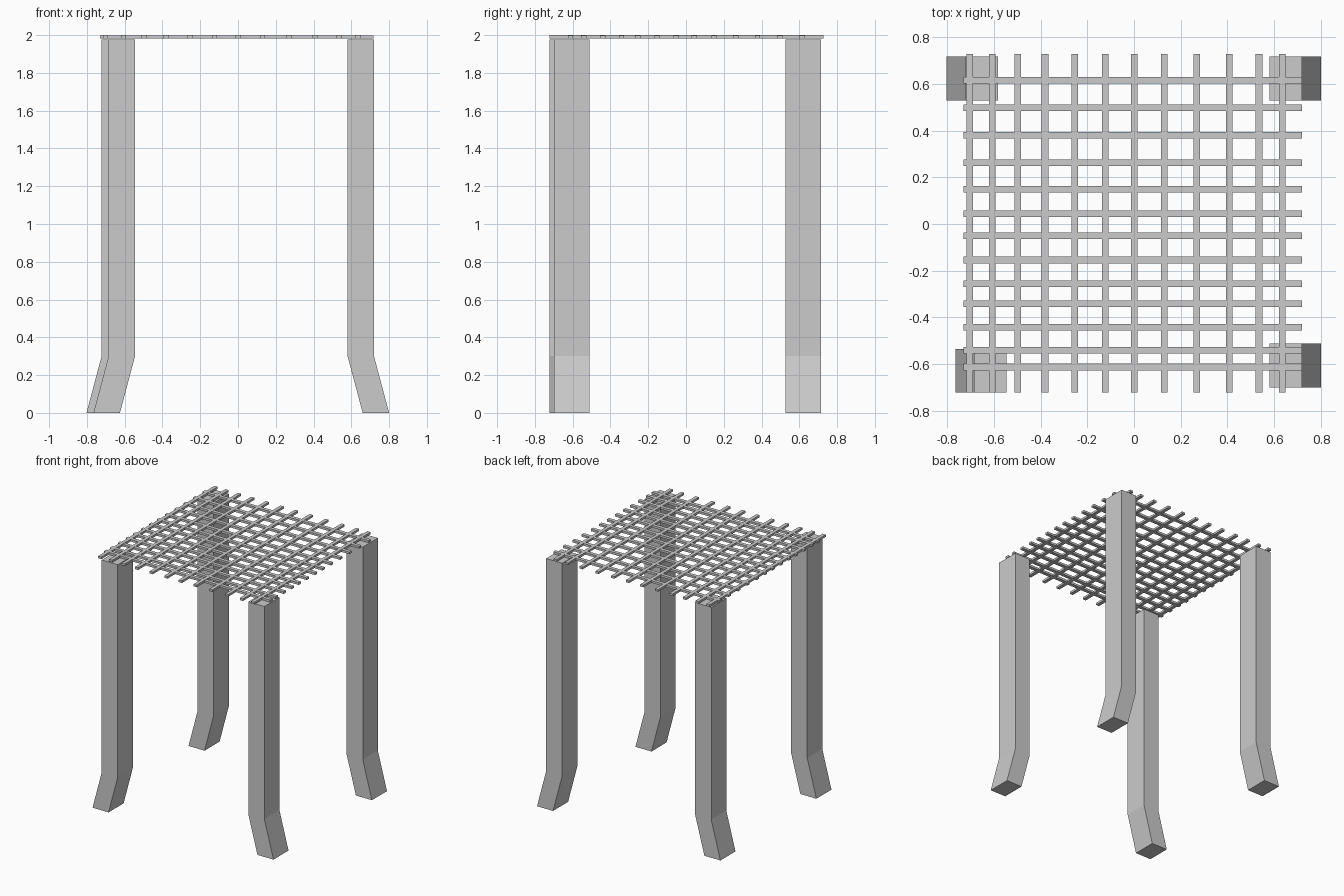
import bpy
import bmesh
from mathutils import Vector

if "Cube" in bpy.data.objects:
    bpy.data.objects.remove(bpy.data.objects["Cube"])


def mesh_object(name, bm):
    bmesh.ops.recalc_face_normals(bm, faces=bm.faces[:])
    mesh = bpy.data.meshes.new(name)
    bm.to_mesh(mesh)
    bm.free()
    obj = bpy.data.objects.new(name, mesh)
    bpy.context.collection.objects.link(obj)
    return obj


def add_box(bm, lo, hi):
    lo, hi = Vector(lo), Vector(hi)
    verts = bmesh.ops.create_cube(bm, size=1)["verts"]
    for v in verts:
        v.co = (lo + hi) / 2 + v.co * (hi - lo)


# Leg: square post whose foot kicks outward below the bend
def leg(name, x_outer, y_min, side):
    width, depth, kick = 0.14, 0.188, 0.08
    profile = [(0, 1.977), (0, 0.3), (kick, 0), (kick - width, 0),
               (-width, 0.3), (-width, 1.977)]
    bm = bmesh.new()
    verts = [bm.verts.new((side * (x_outer + x), y_min, z)) for x, z in profile]
    face = bm.faces.new(verts)
    res = bmesh.ops.extrude_face_region(bm, geom=[face])
    moved = [g for g in res["geom"] if isinstance(g, bmesh.types.BMVert)]
    bmesh.ops.translate(bm, verts=moved, vec=(0, depth, 0))
    mesh_object(name, bm)


leg("front_left_leg", 0.685, -0.722, -1)
leg("front_right_leg", 0.72, -0.70, 1)
leg("back_left_leg", 0.722, 0.528, -1)
leg("back_right_leg", 0.72, 0.528, 1)

# Lattice seat: unevenly spaced slats crossing each other
slat = 0.014  # half width
slats_x = [-0.702, -0.606, -0.497, -0.381, -0.253, -0.124,
           0.002, 0.13, 0.268, 0.407, 0.535, 0.634]
slats_y = [0.616, 0.497, 0.379, 0.263, 0.148, 0.043, -0.051,
           -0.154, -0.255, -0.342, -0.441, -0.541, -0.612]

bm = bmesh.new()
for x in slats_x:
    add_box(bm, (x - slat, -0.722, 1.983), (x + slat, 0.728, 2.0))
mesh_object("seat_lengthwise_slats", bm)

bm = bmesh.new()
for y in slats_y:
    add_box(bm, (-0.73, y - slat, 1.982), (0.718, y + slat, 1.999))
mesh_object("seat_crosswise_slats", bm)
